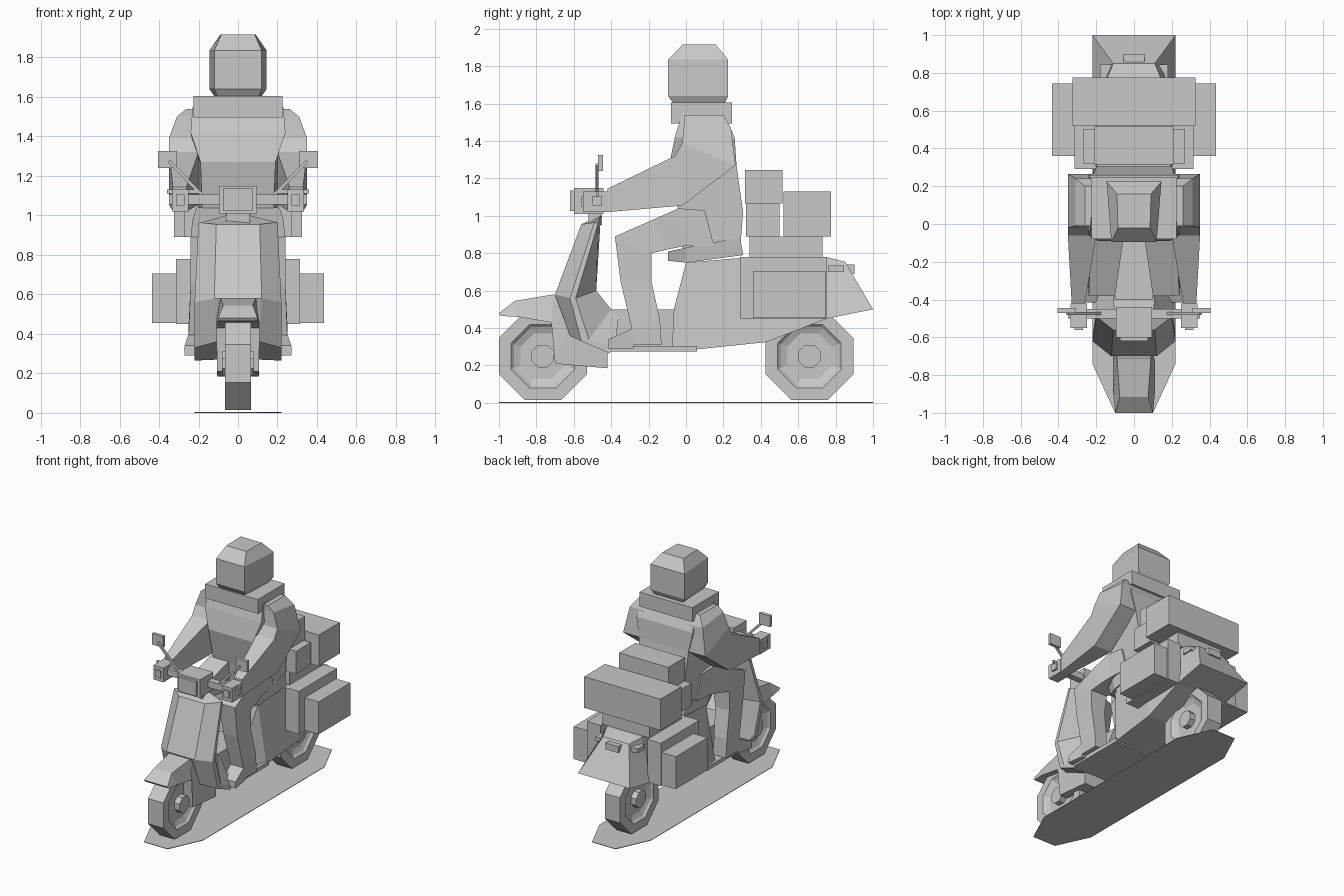
import bpy
import bmesh
import math
from mathutils import Vector

default_cube = bpy.data.objects.get("Cube")
if default_cube:
    bpy.data.objects.remove(default_cube, do_unlink=True)

# One plain grey paint for everything
grey = bpy.data.materials.new("plain_grey")
grey.use_nodes = True
GREY_VALUE = (0.58, 0.58, 0.58, 1)
grey.diffuse_color = GREY_VALUE
grey.node_tree.nodes["Principled BSDF"].inputs["Base Color"].default_value = GREY_VALUE


def finish(name, bm):
    """Turn a bmesh into a flat shaded object."""
    bmesh.ops.recalc_face_normals(bm, faces=bm.faces)
    mesh = bpy.data.meshes.new(name)
    bm.to_mesh(mesh)
    bm.free()
    mesh.materials.append(grey)
    obj = bpy.data.objects.new(name, mesh)
    bpy.context.collection.objects.link(obj)
    return obj


def loft(name, rings):
    """Skin a list of equal point rings and cap both ends."""
    bm = bmesh.new()
    rows = [[bm.verts.new(point) for point in ring] for ring in rings]
    for low, high in zip(rows, rows[1:]):
        count = len(low)
        for i in range(count):
            j = (i + 1) % count
            bm.faces.new((low[i], low[j], high[j], high[i]))
    bm.faces.new(rows[0])
    bm.faces.new(rows[-1])
    return finish(name, bm)


def box(name, xs, ys, zs):
    corners = [(0, 0), (1, 0), (1, 1), (0, 1)]
    return loft(name, [[(xs[i], ys[j], z) for i, j in corners] for z in zs])


def centred_box(name, half, ys, zs):
    return box(name, (-half, half), ys, zs)


def body_strip(name, sections):
    """Sections: upper y, z, half width, then lower y, z, half width."""
    return loft(name, [[(-wa, ya, za), (wa, ya, za), (wb, yb, zb), (-wb, yb, zb)]
                       for ya, za, wa, yb, zb, wb in sections])


def stack(name, sections):
    """Sections: z, front y, back y, front half width, back half width."""
    return loft(name, [[(-wf, yf, z), (wf, yf, z), (wb, yb, z), (-wb, yb, z)]
                       for z, yf, yb, wf, wb in sections])


def limb(name, side, sections):
    """Sections: inner x, outer x, front y, z, back y, z."""
    return loft(name, [[(side * xi, ya, za), (side * xo, ya, za),
                        (side * xo, yb, zb), (side * xi, yb, zb)]
                       for xi, xo, ya, za, yb, zb in sections])


def wheel(name, y):
    """Octagonal tyre, recessed rim and hub."""
    half = [(.08, .06), (.035, .06), (.035, .12), (.05, .155), (.065, .17), (.065, .235)]
    profile = [(-x, r) for x, r in half] + half[::-1]
    angles = [math.pi / 8 + i * math.pi / 4 for i in range(8)]
    grow = 1 / math.cos(math.pi / 8)
    return loft(name, [[(x, y + r * grow * math.cos(a), .25 + r * grow * math.sin(a))
                        for a in angles] for x, r in profile])


def rod(name, start, end, radius):
    start, end = Vector(start), Vector(end)
    across = (end - start).cross(Vector((0, 1, 0))).normalized() * radius
    depth = Vector((0, radius, 0))
    offsets = [across + depth, across - depth, -across - depth, depth - across]
    return loft(name, [[p + o for o in offsets] for p in (start, end)])


# Ground plate: a long octagon
corner = [(.1, -1), (.22, -.74), (.22, .74), (.1, 1)]
outline = corner + [(-x, y) for x, y in reversed(corner)]
loft("ground_plate", [[(x, y, z) for x, y in outline] for z in (0, .004)])

wheel("front_wheel", -.765)
wheel("rear_wheel", .66)

# Scooter body
body_strip("front_fender", [
    (-1, .48, .1, -.99, .465, .1),
    (-.915, .545, .075, -.9, .46, .11),
    (-.71, .58, .09, -.72, .43, .11),
    (-.6, .5, .11, -.7, .21, .105),
    (-.42, .4, .11, -.42, .185, .105)])

shield_half = [
    [(.11, -.56, .955), (.2, -.49, .965), (.2, -.47, .96), (.06, -.455, 1)],
    [(.12, -.7, .58), (.22, -.62, .56), (.22, -.59, .56), (.1, -.48, .6)],
    [(.11, -.62, .36), (.22, -.56, .33), (.22, -.52, .34), (.11, -.4, .5)],
    [(.1, -.42, .27), (.22, -.41, .265), (.22, -.38, .3), (.1, -.36, .46)]]
loft("leg_shield", [half + [(-x, y, z) for x, y, z in reversed(half)]
                    for half in shield_half])

centred_box("floor_board", .22, (-.43, .06), (.275, .305))
centred_box("centre_tunnel", .1, (-.42, -.04), (.3, .5))
body_strip("rear_body", [
    (-.065, .5, .12, -.075, .28, .2),
    (0, .75, .17, .045, .285, .21),
    (.35, .78, .2, .43, .325, .22),
    (.75, .78, .15, .75, .45, .22),
    (.85, .755, .11, 1, .5, .22)])
body_strip("seat", [
    (-.095, .81, .16, -.095, .76, .14),
    (0, .83, .2, 0, .75, .18),
    (.29, .885, .2, .305, .79, .2)])
centred_box("tail_light", .055, (.83, .9), (.69, .74))

# Handlebar
centred_box("steering_column", .06, (-.52, -.45), (.95, 1.04))
centred_box("headlight_housing", .095, (-.6, -.44), (1.01, 1.15))
centred_box("headlight_lens", .075, (-.62, -.59), (1.025, 1.135))
centred_box("handlebar", .35, (-.5, -.45), (1.055, 1.105))

# Luggage on the rear rack
centred_box("rack_base", .2, (.34, .73), (.78, .89))
centred_box("lower_case", .27, (.32, .5), (.89, 1.065))
centred_box("upper_case", .21, (.315, .515), (1.065, 1.245))
centred_box("large_rear_case", .325, (.52, .775), (.89, 1.13))

# Rider trunk and head
stack("torso", [
    (.83, -.02, .29, .17, .2),
    (1.02, -.04, .305, .18, .2),
    (1.27, -.09, .27, .19, .21),
    (1.42, -.06, .26, .24, .24),
    (1.55, -.02, .2, .23, .2)])
centred_box("collar", .225, (-.08, .245), (1.495, 1.605))
stack("helmet", [
    (1.59, -.06, .2, .1, .11),
    (1.64, -.095, .225, .12, .145),
    (1.835, -.095, .225, .12, .145),
    (1.915, -.02, .16, .085, .09)])

# Parts that come in left and right pairs
for label, side in (("left", 1), ("right", -1)):
    def paired_box(name, inner, outer, ys, zs):
        box(label + "_" + name, (side * inner, side * outer), ys, zs)

    limb(label + "_arm", side, [
        (.18, .26, -.01, 1.54, .2, 1.54),
        (.2, .31, -.01, 1.5, .24, 1.47),
        (.2, .35, -.02, 1.39, .265, 1.27),
        (.2, .35, -.06, 1.32, -.02, 1.055),
        (.26, .33, -.42, 1.145, -.42, 1.02)])
    limb(label + "_leg", side, [
        (.03, .2, .1, 1.03, .15, .84),
        (.05, .21, -.04, 1.04, 0, .84),
        (.07, .23, -.175, .98, -.1, .82),
        (.1, .24, -.38, .89, -.185, .8),
        (.12, .24, -.35, .65, -.185, .65),
        (.14, .25, -.29, .395, -.14, .45),
        (.14, .25, -.29, .31, -.13, .31)])
    limb(label + "_foot", side, [
        (.14, .25, -.28, .4, -.28, .29),
        (.16, .27, -.415, .34, -.415, .29)])
    paired_box("pannier", .2, .315, (.29, .755), (.45, .78))
    paired_box("outer_pannier", .315, .435, (.36, .745), (.455, .705))
    paired_box("turn_signal", .12, .18, (.76, .845), (.7, .735))
    paired_box("grip_block", .25, .335, (-.55, -.42), (1.02, 1.13))
    paired_box("signal_lens", .27, .315, (-.56, -.54), (1.05, 1.105))
    paired_box("brake_lever", .2, .36, (-.48, -.465), (1.11, 1.13))
    paired_box("mirror", .31, .405, (-.47, -.445), (1.24, 1.325))
    rod(label + "_mirror_stem", (side * .18, -.475, 1.1), (side * .35, -.475, 1.275), .008)
